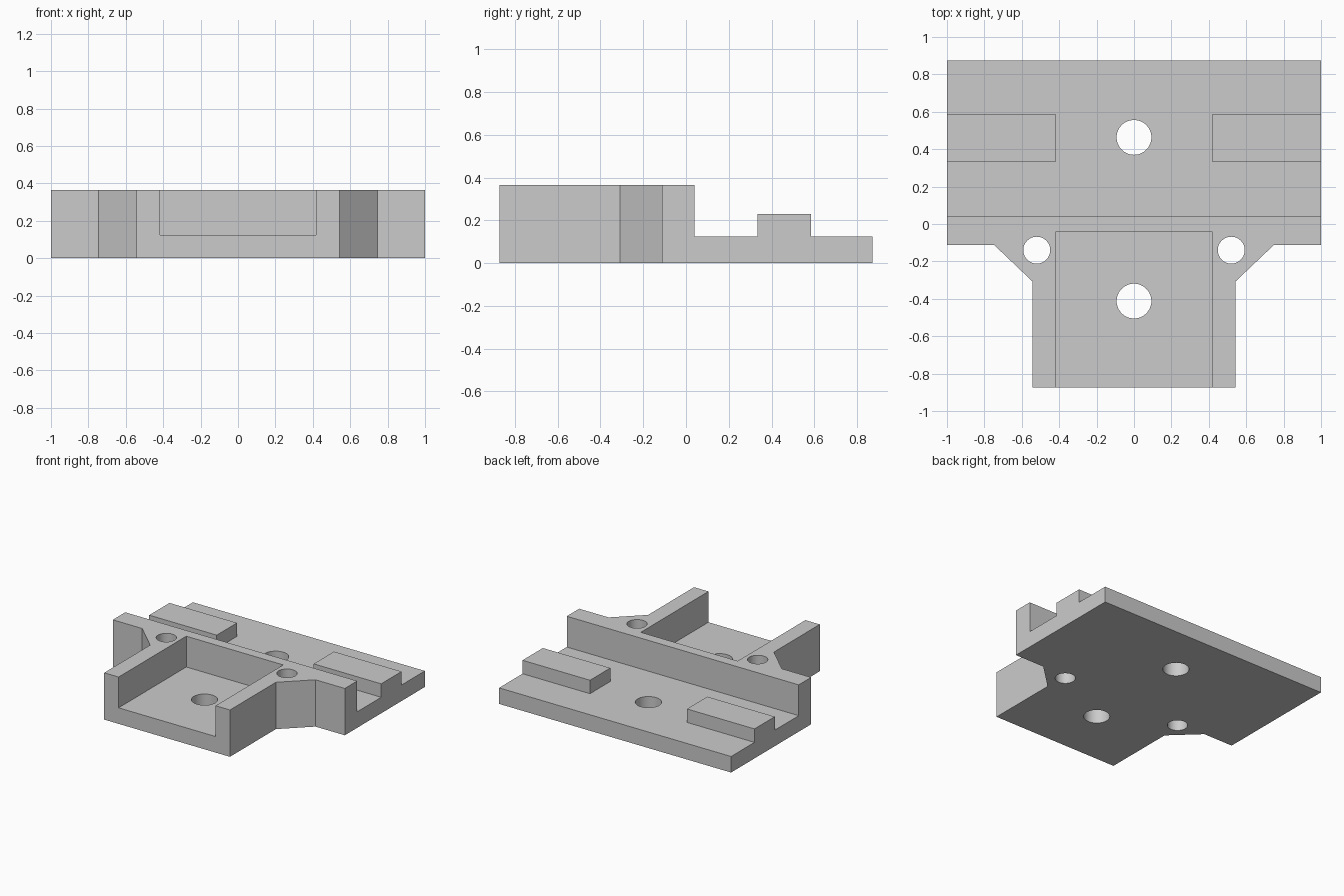
import bpy
import bmesh
from mathutils import Matrix, Vector

default_cube = bpy.data.objects.get("Cube")
if default_cube:
    bpy.data.objects.remove(default_cube, do_unlink=True)

# Single matte grey
GREY = (0.6, 0.6, 0.6, 1.0)
grey = bpy.data.materials.new("light_grey")
grey.use_nodes = True
grey.diffuse_color = GREY
grey.node_tree.nodes["Principled BSDF"].inputs["Base Color"].default_value = GREY

# Main dimensions
HALF_W, HALF_D, HEIGHT = 1.0, 0.873, 0.365
FLOOR, RAIL_TOP = 0.125, 0.23
STEP_Y, RAIL_Y0, RAIL_Y1 = 0.04, 0.335, 0.585
INNER, ARM = 0.418, 0.542
OVER = 0.1


def make_object(name, bm):
    bmesh.ops.recalc_face_normals(bm, faces=bm.faces)
    mesh = bpy.data.meshes.new(name)
    bm.to_mesh(mesh)
    bm.free()
    mesh.materials.append(grey)
    obj = bpy.data.objects.new(name, mesh)
    bpy.context.collection.objects.link(obj)
    return obj


def prism(name, points, direction):
    """Extrude a flat outline into a solid."""
    bm = bmesh.new()
    face = bm.faces.new([bm.verts.new(p) for p in points])
    result = bmesh.ops.extrude_face_region(bm, geom=[face])
    verts = [v for v in result["geom"] if isinstance(v, bmesh.types.BMVert)]
    bmesh.ops.translate(bm, verts=verts, vec=Vector(direction))
    return make_object(name, bm)


def box(name, x0, x1, y0, y1, z0, z1):
    outline = [(x0, y0, z0), (x1, y0, z0), (x1, y1, z0), (x0, y1, z0)]
    return prism(name, outline, (0, 0, z1 - z0))


def cylinder(name, x, y, radius):
    bm = bmesh.new()
    bmesh.ops.create_cone(bm, cap_ends=True, segments=48, radius1=radius,
                          radius2=radius, depth=1,
                          matrix=Matrix.Translation((x, y, HEIGHT / 2)))
    return make_object(name, bm)


def cut(target, cutter):
    cutter.hide_render = True
    mod = target.modifiers.new("cut", 'BOOLEAN')
    mod.operation = 'DIFFERENCE'
    mod.solver = 'EXACT'
    mod.object = cutter
    bpy.context.view_layer.objects.active = target
    bpy.ops.object.modifier_apply(modifier=mod.name)
    bpy.data.objects.remove(cutter, do_unlink=True)


# Stepped side profile swept across the full width
profile = [(-HALF_D, 0), (HALF_D, 0), (HALF_D, FLOOR), (RAIL_Y1, FLOOR),
           (RAIL_Y1, RAIL_TOP), (RAIL_Y0, RAIL_TOP), (RAIL_Y0, FLOOR),
           (STEP_Y, FLOOR), (STEP_Y, HEIGHT), (-HALF_D, HEIGHT)]
bracket = prism("mounting_bracket", [(-HALF_W, y, z) for y, z in profile],
                (2 * HALF_W, 0, 0))

# Gap that splits the rail into two
cut(bracket, box("rail_gap", -INNER, INNER, RAIL_Y0, RAIL_Y1, FLOOR, HEIGHT))

# Open pocket at the front
cut(bracket, box("pocket", -INNER, INNER, -HALF_D - OVER, -0.04,
                 FLOOR, HEIGHT + OVER))

# Chamfered front corners and small screw holes, mirrored
corner = [(HALF_W + OVER, -0.113), (0.747, -0.113), (ARM, -0.308),
          (ARM, -HALF_D - OVER), (HALF_W + OVER, -HALF_D - OVER)]
for side in (-1, 1):
    outline = [(side * x, y, -OVER) for x, y in corner]
    cut(bracket, prism("corner", outline, (0, 0, HEIGHT + 2 * OVER)))
    cut(bracket, cylinder("screw_hole", side * 0.52, -0.14, 0.072))

# Large bolt holes on the centre line
for y in (0.463, -0.412):
    cut(bracket, cylinder("bolt_hole", 0, y, 0.093))

# Smooth hole walls, crisp edges elsewhere
bpy.ops.object.select_all(action='DESELECT')
bracket.select_set(True)
bpy.context.view_layer.objects.active = bracket
bpy.ops.object.shade_smooth_by_angle(angle=0.5)
